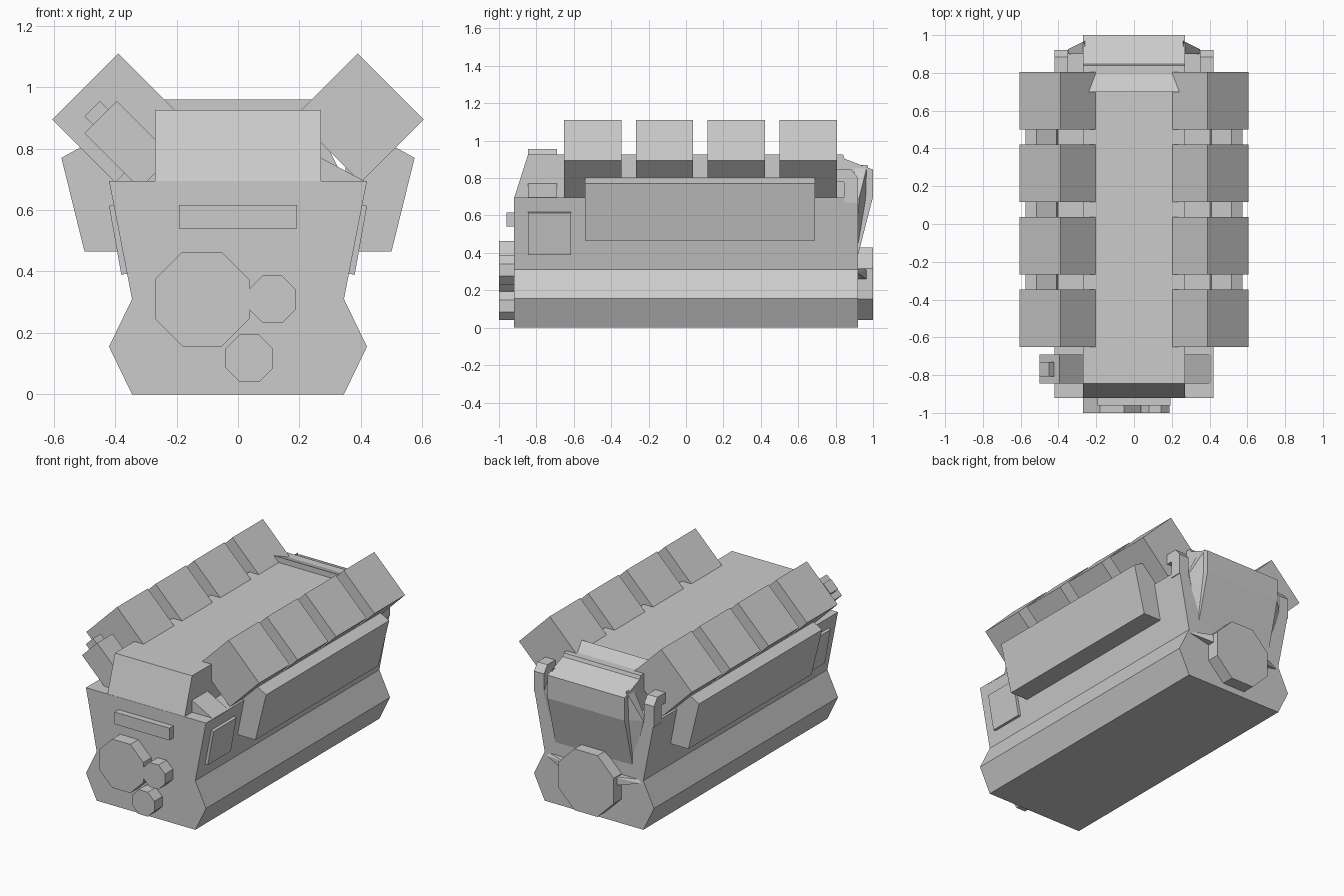
import bpy, bmesh, math
from mathutils import Vector

if "Cube" in bpy.data.objects:
    bpy.data.objects.remove(bpy.data.objects["Cube"])


def hull(name, points):
    """Convex part from its corner points."""
    bm = bmesh.new()
    for p in points:
        bm.verts.new(p)
    bmesh.ops.convex_hull(bm, input=bm.verts[:])
    bmesh.ops.dissolve_limit(bm, angle_limit=0.01, verts=bm.verts[:], edges=bm.edges[:])
    bmesh.ops.recalc_face_normals(bm, faces=bm.faces[:])
    me = bpy.data.meshes.new(name)
    bm.to_mesh(me)
    bm.free()
    ob = bpy.data.objects.new(name, me)
    bpy.context.collection.objects.link(ob)
    return ob


def prism(name, profile, axis, a, b):
    """Extrude an outline along x (outline is y,z) or y (outline is x,z)."""
    bm = bmesh.new()
    vs = [bm.verts.new((a, u, v) if axis == 'x' else (u, a, v)) for u, v in profile]
    face = bm.faces.new(vs)
    ext = bmesh.ops.extrude_face_region(bm, geom=[face])
    shift = Vector((b - a, 0, 0)) if axis == 'x' else Vector((0, b - a, 0))
    moved = [g for g in ext['geom'] if isinstance(g, bmesh.types.BMVert)]
    bmesh.ops.translate(bm, verts=moved, vec=shift)
    bmesh.ops.recalc_face_normals(bm, faces=bm.faces[:])
    me = bpy.data.meshes.new(name)
    bm.to_mesh(me)
    bm.free()
    ob = bpy.data.objects.new(name, me)
    bpy.context.collection.objects.link(ob)
    return ob


def octagon(cx, cz, apothem):
    r = apothem / math.cos(math.pi / 8)
    return [(cx + r * math.cos(math.pi / 8 + i * math.pi / 4),
             cz + r * math.sin(math.pi / 8 + i * math.pi / 4)) for i in range(8)]


def flip(profile, s):
    return [(s * x, z) for x, z in profile]


# Main block and the raised valley between the cylinder banks
half = [(0.345, 0), (0.42, 0.155), (0.345, 0.31), (0.42, 0.695)]
prism("engine_block", half + flip(half[::-1], -1), 'y', -0.92, 0.92)
prism("valley_cover", [(-0.92, 0.69), (0.92, 0.69), (0.84, 0.925), (-0.845, 0.925)],
      'x', -0.27, 0.27)

# Rear housing with sloped top
prism("rear_housing", [(0.7, 0.96), (1, 0.845), (1, 0.7), (0.92, 0.39), (0.7, 0.39)],
      'x', -0.27, 0.27)

for s, side in ((1, "right"), (-1, "left")):
    # Four cylinder heads per bank
    head = [(0.39, 1.11), (0.605, 0.895), (0.4, 0.69), (0.185, 0.905)]
    for i in range(4):
        y = -0.652 + i * 0.384
        prism(f"cylinder_head_{side}_{i + 1}", flip(head, s), 'y', y, y + 0.306)

    # Side manifold and access plate
    manifold = [(0.37, 0.465), (0.5, 0.465), (0.575, 0.77), (0.515, 0.803), (0.41, 0.75)]
    prism(f"manifold_{side}", flip(manifold, s), 'y', -0.54, 0.69)
    plate = [(0.35, 0.393), (0.38, 0.39), (0.42, 0.613), (0.39, 0.622)]
    prism(f"side_plate_{side}", flip(plate, s), 'y', -0.845, -0.615)

    # Rear post with a small forward hook
    post = [(0.845, 0.67), (0.92, 0.67), (0.92, 0.8), (0.885, 0.845),
            (0.79, 0.845), (0.79, 0.78), (0.845, 0.78)]
    prism(f"rear_post_{side}", post, 'x', s * 0.35, s * 0.42)

    # Tapering gusset between the rear housing and the block
    hull(f"rear_gusset_{side}", [(s * 0.26, 0.9, 0.87), (s * 0.26, 0.97, 0.87),
                                 (s * 0.35, 0.925, 0.69), (s * 0.26, 0.965, 0.69),
                                 (s * 0.35, 0.9, 0.69), (s * 0.27, 0.91, 0.39)])

    # Thin rib beside the rear flange
    hull(f"flange_rib_{side}", [(s * 0.15, 0.91, 0.31), (s * 0.15, 0.98, 0.31),
                                (s * 0.335, 0.91, 0.31), (s * 0.15, 0.91, 0.25),
                                (s * 0.15, 0.98, 0.25), (s * 0.335, 0.92, 0.29)])

# Wedge on the front right deck
prism("front_deck_wedge", [(0.26, 0.68), (0.42, 0.69), (0.27, 0.77)], 'y', -0.845, -0.69)

# Angled filler neck and cap on the front left
prism("filler_neck", [(-0.395, 0.955), (-0.5, 0.85), (-0.32, 0.67), (-0.215, 0.775)],
      'y', -0.845, -0.69)
prism("filler_cap", [(-0.45, 0.955), (-0.5, 0.905), (-0.44, 0.845), (-0.39, 0.895)],
      'y', -0.807, -0.73)

# Front pulleys, front bar and rear flange
for name, cx, cz, r in (("main_pulley", -0.117, 0.31, 0.154),
                        ("side_pulley", 0.112, 0.309, 0.077),
                        ("lower_pulley", 0.037, 0.117, 0.077)):
    prism(name, octagon(cx, cz, r), 'y', -1.0, -0.91)
prism("front_bar", [(-0.192, 0.54), (0.192, 0.54), (0.192, 0.617), (-0.192, 0.617)],
      'y', -0.96, -0.91)
prism("rear_flange", octagon(0, 0.235, 0.194), 'y', 0.91, 1.0)
